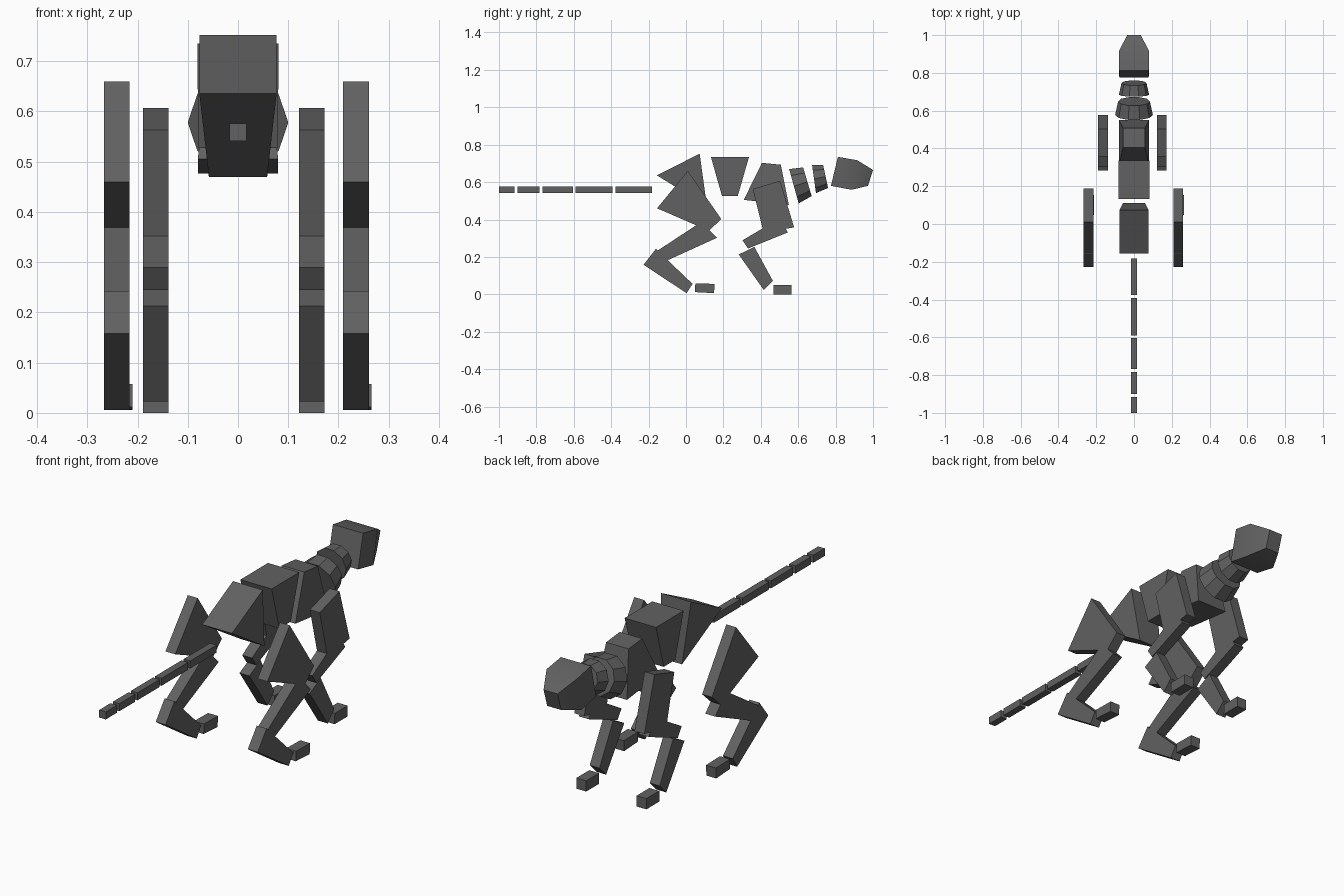
import bpy, bmesh, math
from mathutils import Vector

if "Cube" in bpy.data.objects:
    bpy.data.objects.remove(bpy.data.objects["Cube"])

# Dark grey coat used on every part
coat = bpy.data.materials.new("dark_grey")
coat.diffuse_color = (.12, .12, .12, 1)
coat.use_nodes = True
coat.node_tree.nodes["Principled BSDF"].inputs["Base Color"].default_value = coat.diffuse_color


def finish(name, bm):
    bmesh.ops.recalc_face_normals(bm, faces=bm.faces)
    me = bpy.data.meshes.new(name)
    bm.to_mesh(me)
    bm.free()
    me.materials.append(coat)
    ob = bpy.data.objects.new(name, me)
    bpy.context.collection.objects.link(ob)
    return ob


def loft(name, rings):
    """Skin a list of equal-length closed rings and cap both ends."""
    bm = bmesh.new()
    vs = [[bm.verts.new(p) for p in r] for r in rings]
    n = len(vs[0])
    for a, b in zip(vs, vs[1:]):
        for i in range(n):
            bm.faces.new((a[i], a[(i + 1) % n], b[(i + 1) % n], b[i]))
    bm.faces.new(vs[0])
    bm.faces.new(vs[-1])
    return finish(name, bm)


def slab(name, profile, cx, half):
    """Side profile (y, z) spread across x; half is one width or one per point."""
    hs = half if isinstance(half, (list, tuple)) else [half] * len(profile)
    return loft(name, [[(cx + s * h, y, z) for (y, z), h in zip(profile, hs)]
                       for s in (-1, 1)])


def neck_ring(name, ends, radii):
    """Tapered ten-sided ring; each end is given by its top and bottom (y, z)."""
    rings = []
    for (top, bottom), r in zip(ends, radii):
        t, b = Vector((0, *top)), Vector((0, *bottom))
        c, up = (t + b) / 2, (t - b).normalized()
        rings.append([c + Vector((r * math.cos(k * math.pi / 5), 0, 0))
                      + up * r * math.sin(k * math.pi / 5) for k in range(10)])
    return loft(name, rings)


# Torso
slab("pelvis", [(-.155, .636), (.073, .752), (.112, .47)], 0, [.077, .077, .058])
slab("belly", [(.133, .735), (.337, .735), (.277, .527), (.192, .527)], 0,
     [.081, .081, .079, .079])
slab("chest", [(.406, .703), (.507, .693), (.55, .477), (.309, .505)], 0,
     [.058, .058, .08, .08])

# Neck
neck_ring("neck_lower", [((.552, .668), (.602, .488)), ((.626, .679), (.672, .525))],
          (.1, .084))
neck_ring("neck_upper", [((.674, .692), (.695, .541)), ((.733, .692), (.76, .568))],
          (.08, .066))

# Head: back, brow and snout sections as (y, z) top, (y, z) bottom, half width
sections = [((.812, .735), (.775, .58), .078), ((.915, .717), (.885, .559), .08),
            ((1.0, .665), (.973, .58), .036)]
head = loft("head", [[(-w, *t), (w, *t), (w, *b), (-w, *b)] for t, b, w in sections])
head.select_set(True)
bpy.context.view_layer.objects.active = head
bpy.ops.object.shade_smooth_by_angle(angle=math.radians(35))

# Tail
for i, (y0, y1) in enumerate([(-.377, -.182), (-.59, -.393), (-.767, -.603),
                              (-.90, -.784), (-1.0, -.917)]):
    slab(f"tail_segment_{i + 1}", [(y0, .541), (y1, .541), (y1, .576), (y0, .576)],
         0, .017)

# Legs
HIND = {
    "thigh": [(.01, .66), (.189, .402), (.122, .34), (-.155, .46)],
    "shin": [(.083, .388), (.165, .302), (-.11, .177), (-.15, .235)],
    "ankle": [(-.161, .243), (-.227, .158), (.003, .006), (.035, .056)],
    "foot": [(.05, .058), (.153, .056), (.15, .006), (.047, .012)],
}
FORE = {
    "upper_arm": [(.503, .607), (.578, .358), (.415, .33), (.357, .563)],
    "forearm": [(.302, .289), (.332, .245), (.545, .331), (.50, .405)],
    "wrist": [(.282, .213), (.365, .254), (.4645, .072), (.416, .023)],
    "paw": [(.468, .05), (.563, .05), (.563, 0), (.467, 0)],
}
for parts, sides in ((HIND, (("left", -.241), ("right", .235))),
                     (FORE, (("left", -.164), ("right", .147)))):
    for side, cx in sides:
        for part, profile in parts.items():
            shift = .005 if part == "foot" else 0
            slab(f"{part}_{side}", profile, cx + shift, .0255)
